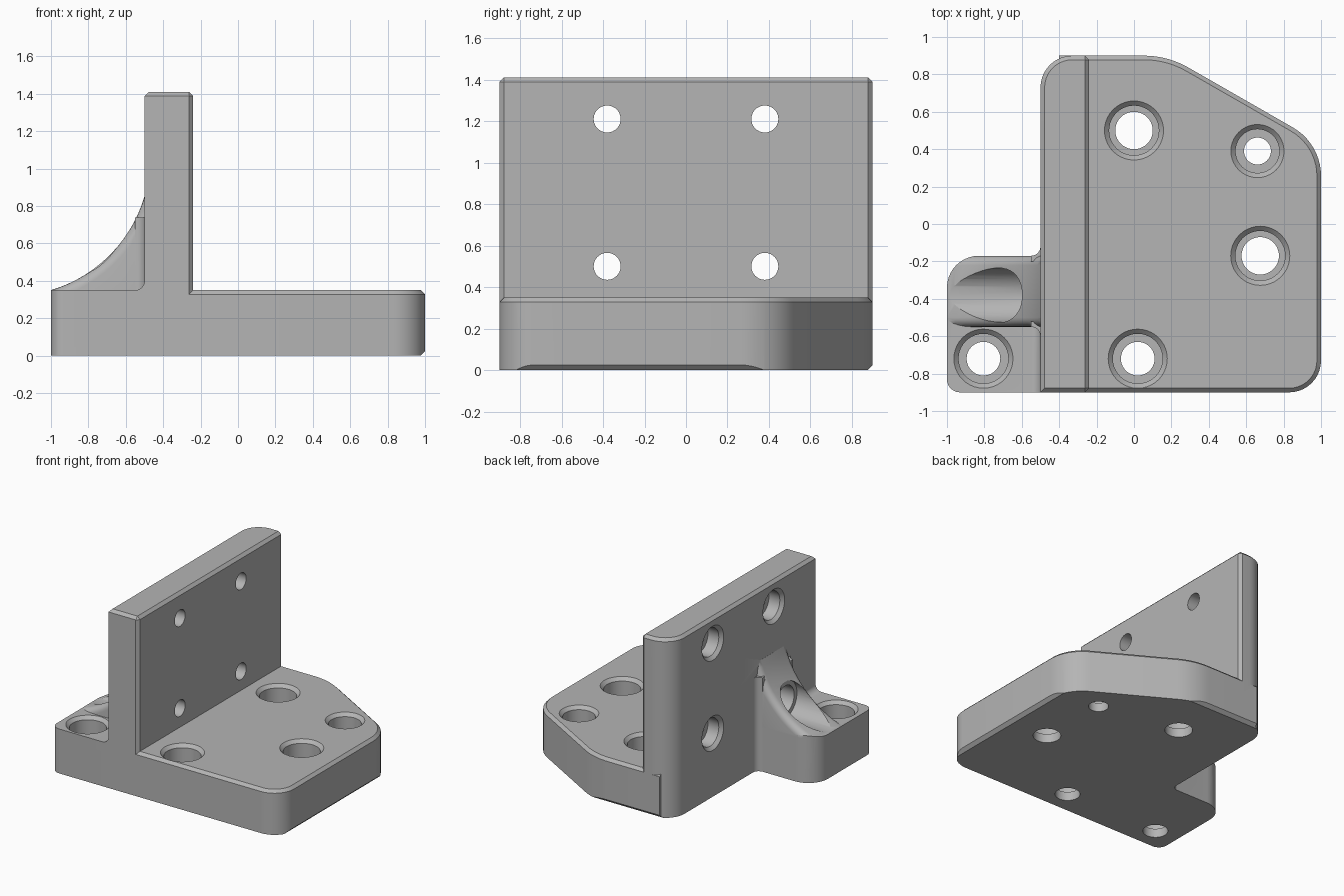
import bpy, bmesh, math
from mathutils import Matrix, Vector

if "Cube" in bpy.data.objects:
    bpy.data.objects.remove(bpy.data.objects["Cube"])

grey = bpy.data.materials.new("machined grey")
grey.use_nodes = True
grey.diffuse_color = (0.46, 0.46, 0.46, 1)
grey.node_tree.nodes["Principled BSDF"].inputs["Base Color"].default_value = (0.46, 0.46, 0.46, 1)


def to_object(bm, name):
    bmesh.ops.recalc_face_normals(bm, faces=bm.faces[:])
    mesh = bpy.data.meshes.new(name)
    bm.to_mesh(mesh)
    bm.free()
    mesh.materials.append(grey)
    ob = bpy.data.objects.new(name, mesh)
    bpy.context.collection.objects.link(ob)
    return ob


def rounded(corners, steps=10):
    """Outline from (x, y, radius) corners."""
    pts = []
    for i, (x, y, r) in enumerate(corners):
        p = Vector((x, y))
        if not r:
            pts.append(p)
            continue
        a = (Vector(corners[i - 1][:2]) - p).normalized()
        b = (Vector(corners[(i + 1) % len(corners)][:2]) - p).normalized()
        half = a.angle(b) / 2
        centre = p + (a + b).normalized() * (r / math.sin(half))
        start = p + a * (r / math.tan(half)) - centre
        end = p + b * (r / math.tan(half)) - centre
        sweep = math.pi - 2 * half
        for k in range(steps + 1):
            t = k / steps
            v = start * math.sin((1 - t) * sweep) + end * math.sin(t * sweep)
            pts.append(centre + v / math.sin(sweep))
    return pts


def prism(name, pts, lo, hi, axis="Z", bevel=None, offset=0.022, segments=1):
    """Extrude an outline along an axis; bevel is a rule that picks edges."""
    place = {"X": lambda u, v, w: (w, u, v), "Y": lambda u, v, w: (u, w, v),
             "Z": lambda u, v, w: (u, v, w)}[axis]
    bm = bmesh.new()
    face = bm.faces.new([bm.verts.new(place(p[0], p[1], lo)) for p in pts])
    new = bmesh.ops.extrude_face_region(bm, geom=[face])["geom"]
    move = Vector(place(0, 0, hi - lo))
    bmesh.ops.translate(bm, vec=move, verts=[g for g in new if isinstance(g, bmesh.types.BMVert)])
    bmesh.ops.recalc_face_normals(bm, faces=bm.faces[:])
    if bevel:
        edges = [e for e in bm.edges if bevel(e.verts[0].co, e.verts[1].co)]
        bmesh.ops.bevel(bm, geom=edges, offset=offset, segments=segments,
                        profile=0.5, affect="EDGES", clamp_overlap=False)
    return to_object(bm, name)


def fillet(cx, cy, sx, sy, r, e=0.03):
    """Section of a concave fillet in the corner (cx, cy)."""
    arc = [(cx + sx * r * (1 - math.sin(a)), cy + sy * r * (1 - math.cos(a)))
           for a in [math.pi / 2 * k / 6 for k in range(7)]]
    return [(cx - sx * e, cy - sy * e), (cx + sx * r, cy - sy * e)] + arc + [(cx - sx * e, cy + sy * r)]


def lathe(name, profile, matrix, sides=40):
    """Closed turned cutter from (radius, height) steps."""
    bm = bmesh.new()
    rings = [[bm.verts.new((r * math.cos(math.tau * k / sides), r * math.sin(math.tau * k / sides), z))
              for k in range(sides)] for r, z in profile]
    for a, b in zip(rings, rings[1:]):
        for k in range(sides):
            n = (k + 1) % sides
            bm.faces.new((a[k], a[n], b[n], b[k]))
    bm.faces.new(rings[0])
    bm.faces.new(rings[-1])
    bm.transform(matrix)
    return to_object(bm, name)


def combine(ob, other, operation):
    mod = ob.modifiers.new(operation, "BOOLEAN")
    mod.operation, mod.solver, mod.object = operation, "EXACT", other
    bpy.ops.object.select_all(action="DESELECT")
    bpy.context.view_layer.objects.active = ob
    ob.select_set(True)
    bpy.ops.object.modifier_apply(modifier=mod.name)
    bpy.data.objects.remove(other)


BACK, WALL, TOP, HEIGHT = -0.5, -0.24, 0.35, 1.41

# Base plate with chamfered upper rim
outline = rounded([(-0.4, -0.9, 0), (1, -0.9, 0.17), (1, 0.43, 0.3), (0.18, 0.9, 0.48), (-0.4, 0.9, 0)])
bracket = prism("angle_bracket", outline, 0, TOP,
                bevel=lambda a, b: min(a.z, b.z) > TOP - 0.01 and max(a.x, b.x) > -0.39)

# Upright wall, chamfered on its top rim and two front corners
outline = rounded([(BACK, -0.9, 0), (WALL, -0.9, 0), (WALL, 0.9, 0), (BACK, 0.9, 0.17)])
wall = prism("wall", outline, 0, HEIGHT,
             bevel=lambda a, b: min(a.z, b.z) > HEIGHT - 0.01 or min(a.x, b.x) > WALL - 0.01 and abs(a.z - b.z) > 1)

# Foot behind the wall
foot_outline = rounded([(-1, -0.9, 0.07), (-0.4, -0.9, 0), (-0.4, -0.17, 0), (-1, -0.17, 0.17)])
foot = prism("foot", foot_outline, 0, TOP)

# Curved gusset with soft edges, trimmed to the foot outline
arc = [(-1.21 + 0.74 * math.cos(a), 1.06 + 0.74 * math.sin(a))
       for a in [math.radians(-16.5 - 61 * k / 16) for k in range(17)]]
gusset = prism("gusset", [(-1.05, 0.1), (-0.45, 0.1), (-0.45, 0.85)] + arc, -0.55, -0.17, "Y",
               bevel=lambda a, b: a.y == b.y and (a.z + b.z) / 2 > 0.33 and min(a.x, b.x) < -0.46,
               offset=0.05, segments=5)
combine(gusset, prism("trim", foot_outline, 0, 1.2), "INTERSECT")

for part in (wall, foot, gusset):
    combine(bracket, part, "UNION")

# Fillets where foot and gusset meet the wall
for section, lo, hi, axis in (
        (fillet(BACK, -0.17, -1, 1, 0.05), 0, 0.74, "Z"),
        (fillet(BACK, -0.55, -1, -1, 0.05), 0.3, 0.74, "Z"),
        (fillet(BACK, TOP, -1, 1, 0.05), -0.9, -0.5, "Y")):
    combine(bracket, prism("fillet", section, lo, hi, axis), "UNION")

# Counterbored holes in the base and foot
for x, y, outer, inner in ((0, 0.5, 0.158, 0.1), (0.675, -0.17, 0.158, 0.1), (0.02, -0.72, 0.158, 0.09),
                           (-0.805, -0.72, 0.158, 0.09), (0.66, 0.39, 0.142, 0.072)):
    bore = outer - 0.025
    steps = [(inner, -0.1), (inner, 0.07), (bore, 0.07), (bore, TOP - 0.025), (outer, TOP), (outer, TOP + 0.02)]
    combine(bracket, lathe("hole", steps, Matrix.Translation((x, y, 0))), "DIFFERENCE")

# Counterbored holes in the wall, the lower front one reached through the gusset
for y in (-0.38, 0.38):
    for z in (0.5, 1.21):
        steps = [(0.065, 0.1), (0.065, -0.38), (0.11, -0.38)]
        if y < 0 and z < 1:
            steps += [(0.11, -0.6), (0.145, -0.6), (0.145, -1.1)]
        else:
            steps += [(0.11, BACK + 0.025), (0.135, BACK), (0.135, BACK - 0.02)]
        turn = Matrix.Translation((0, y, z)) @ Matrix.Rotation(math.pi / 2, 4, "Y")
        combine(bracket, lathe("hole", steps, turn), "DIFFERENCE")

# Chamfers under the right and back edges
for edge, axis in ((1, "Y"), (0.9, "X")):
    wedge = [(edge - 0.035, -0.01), (edge + 0.01, -0.01), (edge + 0.01, 0.035)]
    combine(bracket, prism("chamfer", wedge, -1.2, 1.2, axis), "DIFFERENCE")

bpy.context.view_layer.objects.active = bracket
bracket.select_set(True)
bpy.ops.object.shade_smooth_by_angle(angle=math.radians(25))
